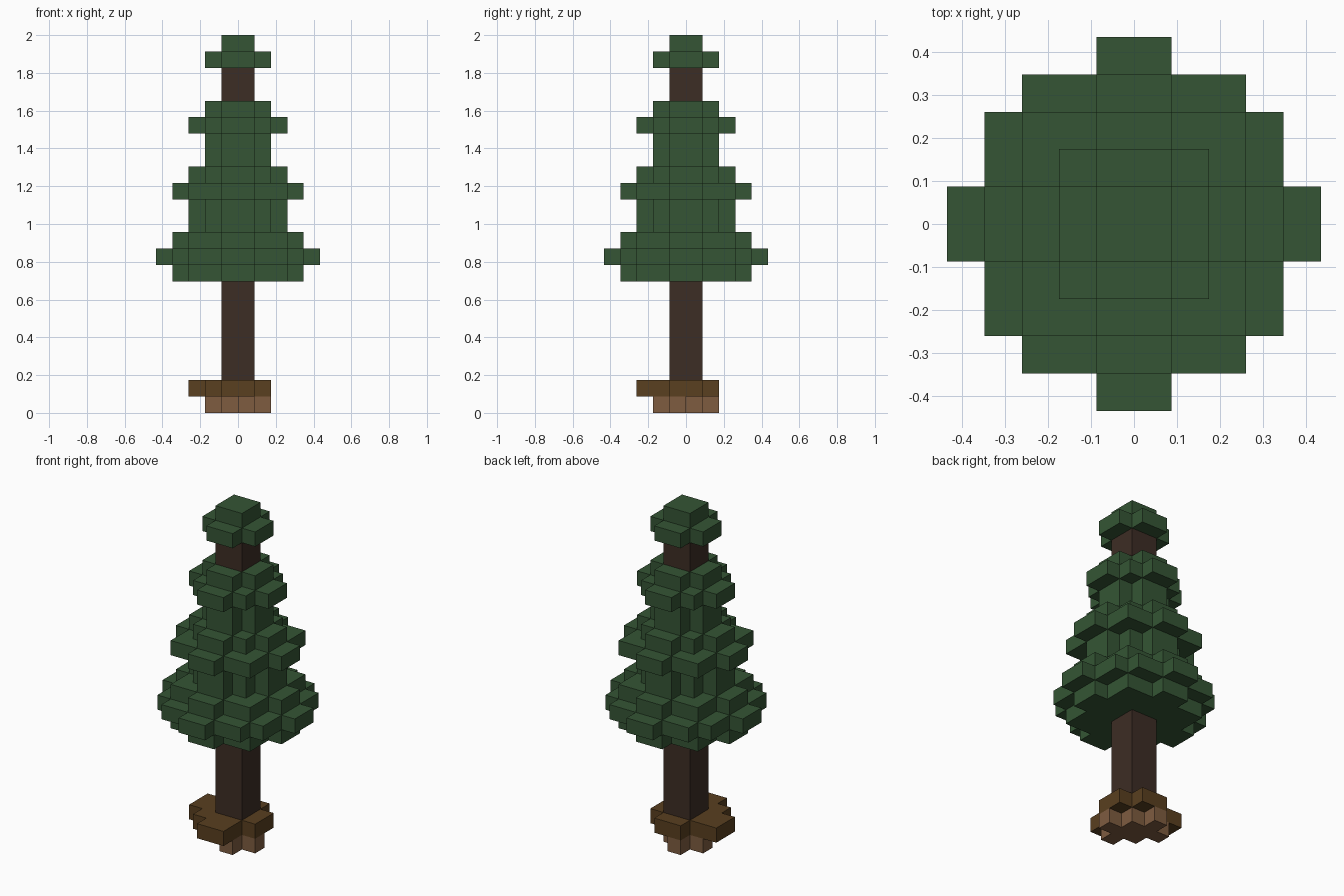
import bpy
import bmesh
from mathutils import Vector

if "Cube" in bpy.data.objects:
    bpy.data.objects.remove(bpy.data.objects["Cube"], do_unlink=True)

UNIT = 2 / 23  # block size; the tree is 23 blocks tall


def material(name, rgb):
    mat = bpy.data.materials.new(name)
    mat.use_nodes = True
    mat.diffuse_color = (*rgb, 1)
    mat.node_tree.nodes["Principled BSDF"].inputs["Base Color"].default_value = (*rgb, 1)
    return mat


def disc(*half_widths):
    """Block columns of a stepped disc, given its half width on each row from the middle."""
    cells = set()
    for row, half in enumerate(half_widths):
        for x in range(-half, half):
            cells |= {(x, row), (x, -row - 1)}
    return cells


def block_object(name, bottom, layers, mat):
    """Stack layers of blocks and keep only the outer faces."""
    blocks = {(x, y, bottom + i) for i, layer in enumerate(layers) for x, y in layer}
    bm = bmesh.new()
    corners = {}

    def corner(point):
        key = tuple(round(c) for c in point)
        if key not in corners:
            corners[key] = bm.verts.new(Vector(key) * UNIT)
        return corners[key]

    for block in blocks:
        for axis in range(3):
            for side in (0, 1):
                neighbour = list(block)
                neighbour[axis] += 2 * side - 1
                if tuple(neighbour) in blocks:
                    continue
                u, v = Vector((0, 0, 0)), Vector((0, 0, 0))
                u[(axis + 1) % 3] = v[(axis + 2) % 3] = 1
                start = Vector(block)
                start[axis] += side
                ring = [start, start + u, start + u + v, start + v]
                if side == 0:
                    ring.reverse()
                bm.faces.new([corner(p) for p in ring])
    mesh = bpy.data.meshes.new(name)
    bm.to_mesh(mesh)
    bm.free()
    mesh.materials.append(mat)
    obj = bpy.data.objects.new(name, mesh)
    bpy.context.collection.objects.link(obj)
    return obj


green = material("leaf green", (0.035, 0.091, 0.035))
bark = material("dark bark", (0.046, 0.026, 0.018))
soil = material("soil brown", (0.1, 0.05, 0.014))
clay = material("light root brown", (0.21, 0.107, 0.051))

# Stepped discs of each size
tiny, small, medium = disc(1), disc(2, 1), disc(3, 2, 1)
large, widest = disc(4, 3, 3, 1), disc(5, 4, 4, 3, 1)

# Root block with four offset nubs
roots = tiny | {(1, -1), (-2, 0), (-1, 1), (0, -2)}
block_object("root_base", 0, [roots], clay)

# Soil plate, wider toward the front and the -x side
soil_plate = small | {(x, y) for x, y in medium
                      if x == -3 or y == -3 or (x, y) == (-2, -2)}
block_object("soil_plate", 1, [soil_plate], soil)

# Trunk
block_object("trunk", 2, [tiny] * 19, bark)

# Foliage: three tiers in one mass, and a separate cap
block_object("foliage", 8, [large, widest, large,
                            medium, medium, large, medium,
                            small, small, medium, small], green)
block_object("treetop", 21, [small, tiny], green)
